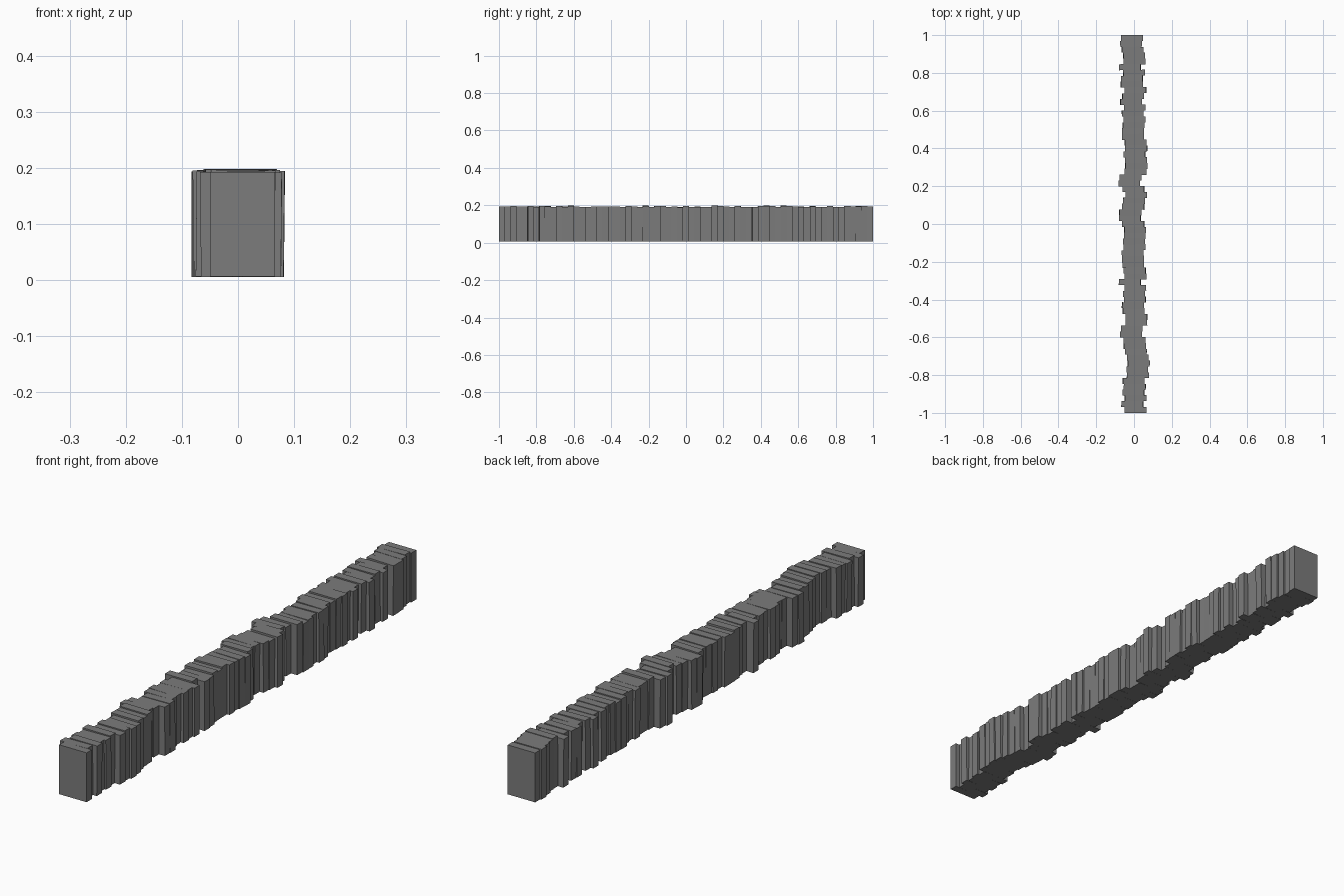
import bpy
import random
from math import radians
from mathutils import Euler, Matrix, Vector

random.seed(4)

cube = bpy.data.objects.get("Cube")
if cube:
    bpy.data.objects.remove(cube, do_unlink=True)

# Single grey stone colour
grey = bpy.data.materials.new("slate grey")
grey.use_nodes = True
colour = (0.2, 0.2, 0.2, 1)
grey.diffuse_color = colour
grey.node_tree.nodes["Principled BSDF"].inputs["Base Color"].default_value = colour

# Sideways shift of each slab from front to back, in thousandths
SHIFTS = [8, -9, 8, -3, 4, -2, 20, 17, 25, 20, 10, 4, 2, -17, -12, 12, 13, -2,
          -6, 5, 0, 7, -22, 8, 4, -4, -6, -7, 3, -1, 4, 6, -4, -22, -20, -4,
          0, 12, -3, -25, -18, 8, 12, 11, 2, 12, 8, -6, -5, -2, 3, -7, 4, -16,
          -5, 8, -12, -11, 0, -21, 2, 0, -8, -15, -10]
WIDTH, HEIGHT = 0.115, 0.187
PITCH = 2 / len(SHIFTS)


def slab(index, shift):
    """One upright slab, slightly turned and tilted; the end slabs stay straight."""
    end = index in (0, len(SHIFTS) - 1)
    wobble = 0 if end else 1
    tilt = Euler((0, wobble * radians(random.uniform(-0.8, 0.8)),
                  wobble * radians(random.uniform(-1.2, 1.2))))
    height = HEIGHT + wobble * random.uniform(-0.003, 0.005)
    y = -1 + PITCH * (index + 0.5)
    depth = PITCH if end else PITCH * 1.03
    place = (Matrix.Translation((shift / 1000, y, 0.006 + height / 2))
             @ tilt.to_matrix().to_4x4()
             @ Matrix.Diagonal((WIDTH, depth, height, 1)))
    bpy.ops.mesh.primitive_cube_add(size=1)
    obj = bpy.context.object
    obj.name = f"slab_{index + 1}"
    obj.data.transform(place)
    # Keep the lowest corner on or above the ground
    lowest = min(v.co.z for v in obj.data.vertices)
    obj.data.transform(Matrix.Translation(Vector((0, 0, max(0, 0.002 - lowest)))))
    obj.data.materials.append(grey)


# Row of slabs
for i, s in enumerate(SHIFTS):
    slab(i, s)
